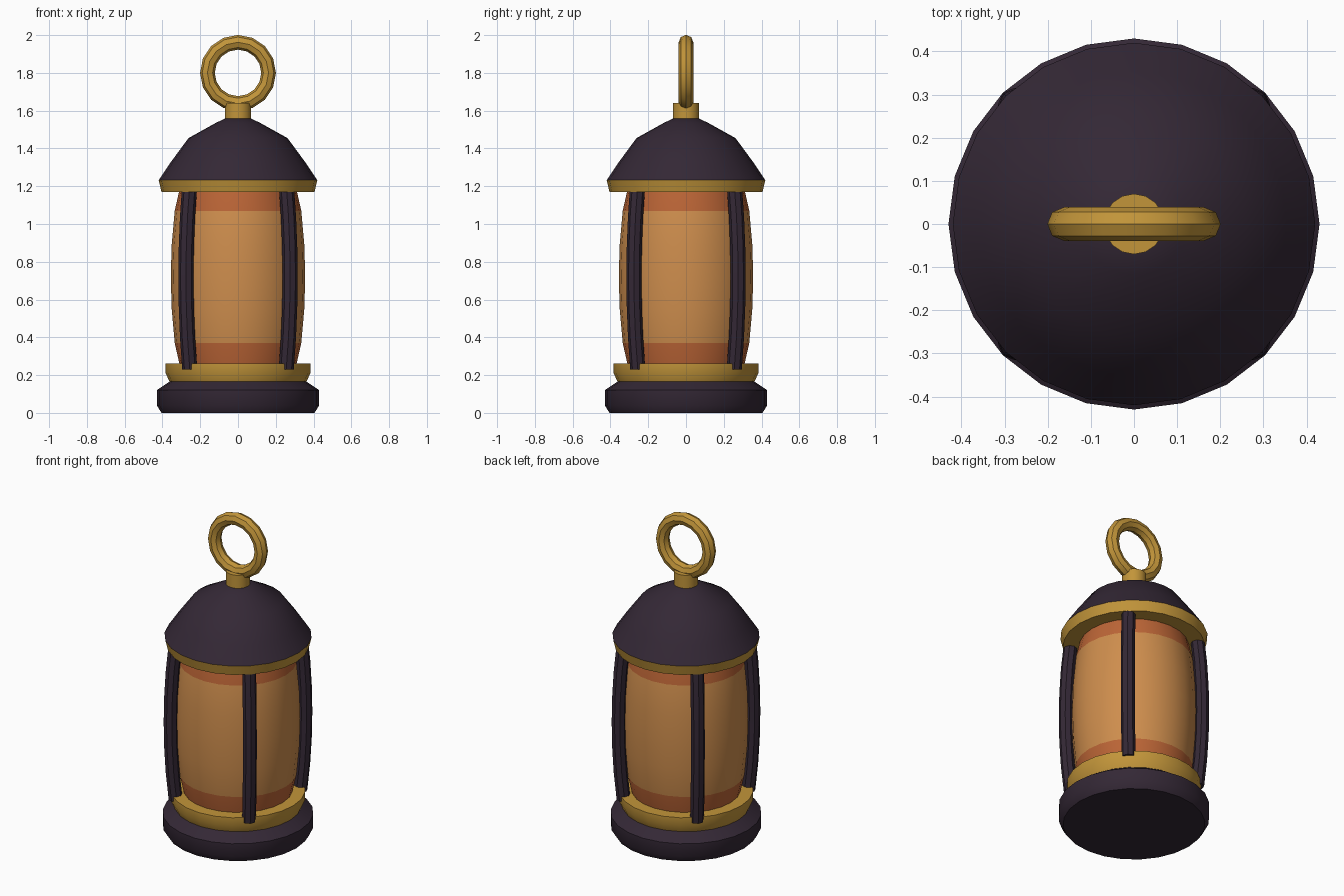
import bpy
import bmesh
from math import pi, cos, sin, radians

if "Cube" in bpy.data.objects:
    bpy.data.objects.remove(bpy.data.objects["Cube"], do_unlink=True)


def make_material(name, color):
    mat = bpy.data.materials.new(name)
    mat.use_nodes = True
    mat.diffuse_color = (*color, 1)
    mat.node_tree.nodes["Principled BSDF"].inputs["Base Color"].default_value = (*color, 1)
    return mat


dark = make_material("dark plum metal", (0.034, 0.021, 0.036))
brass = make_material("brass", (0.54, 0.30, 0.042))
glass = make_material("amber glass", (0.62, 0.27, 0.075))
band = make_material("burnt orange glass", (0.50, 0.13, 0.037))


def smooth(obj):
    bpy.ops.object.select_all(action="DESELECT")
    obj.select_set(True)
    bpy.context.view_layer.objects.active = obj
    bpy.ops.object.shade_smooth_by_angle(angle=radians(33))


def loft(name, profile, materials, sides=24, offsets=None, turn=0.0):
    """Stack rings of (radius, height), optionally shifted sideways, and cap both ends."""
    bm = bmesh.new()
    offsets = offsets or [0] * len(profile)
    rings = []
    for (r, z), off in zip(profile, offsets):
        rings.append([bm.verts.new((off + r * cos(2 * pi * i / sides),
                                    r * sin(2 * pi * i / sides), z))
                      for i in range(sides)])
    for low, high in zip(rings, rings[1:]):
        for i in range(sides):
            j = (i + 1) % sides
            bm.faces.new((low[i], low[j], high[j], high[i]))
    bm.faces.new(rings[0][::-1])
    bm.faces.new(rings[-1])
    mesh = bpy.data.meshes.new(name)
    bm.to_mesh(mesh)
    bm.free()
    obj = bpy.data.objects.new(name, mesh)
    bpy.context.collection.objects.link(obj)
    for mat in materials:
        mesh.materials.append(mat)
    obj.rotation_euler.z = turn
    smooth(obj)
    return obj


# Base and brass tray
loft("base", [(0.405, 0), (0.43, 0.04), (0.43, 0.12), (0.36, 0.167)], [dark])
loft("lower_tray", [(0.36, 0.16), (0.384, 0.212), (0.384, 0.262)], [brass])

# Barrel-shaped glass, with a darker band at each end
body = loft("glass_body", [(0.308, 0.25), (0.335, 0.37), (0.351, 0.55), (0.356, 0.72),
                           (0.351, 0.89), (0.335, 1.07), (0.308, 1.19)], [glass, band])
for face in body.data.polygons:
    if abs(face.center.z - 0.72) > 0.35:
        face.material_index = 1

# Four bowed guard bars on the diagonals
heights = [0.23, 0.40, 0.56, 0.72, 0.88, 1.04, 1.21]
bows = [0.361, 0.378, 0.387, 0.390, 0.387, 0.378, 0.361]
for i, place in enumerate(("back_left", "back_right", "front_right", "front_left")):
    loft("guard_bar_" + place, [(0.04, z) for z in heights], [dark],
         sides=8, offsets=bows, turn=pi / 4 + i * pi / 2)

# Roof: brass rim, dome and neck
loft("roof_rim", [(0.405, 1.17), (0.42, 1.232)], [brass])
loft("roof_dome", [(0.42, 1.232), (0.354, 1.33), (0.262, 1.455),
                   (0.118, 1.535), (0.065, 1.56)], [dark])
loft("neck", [(0.07, 1.55), (0.07, 1.64)], [brass], sides=16)

# Hanging ring
bpy.ops.mesh.primitive_torus_add(major_segments=16, minor_segments=8, major_radius=0.162,
                                 minor_radius=0.039, location=(0, 0, 1.8),
                                 rotation=(pi / 2, 0, 0))
ring = bpy.context.object
ring.name = "hanging_ring"
ring.data.materials.append(brass)
smooth(ring)
